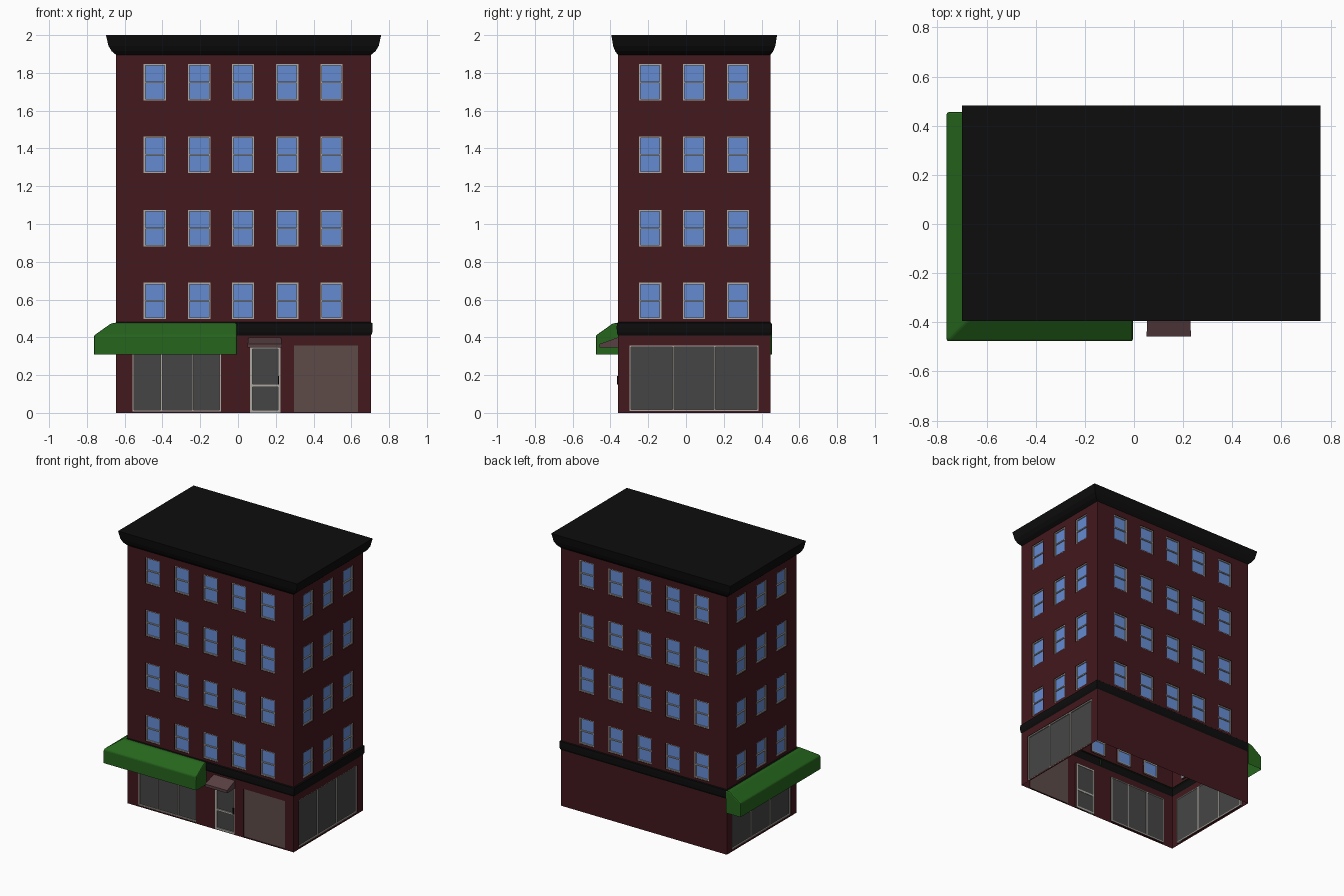
import bpy, bmesh
from mathutils import Vector, Matrix

if "Cube" in bpy.data.objects:
    bpy.data.objects.remove(bpy.data.objects["Cube"])

X0, X1, Y0, Y1 = -0.645, 0.704, -0.36, 0.447   # building footprint
COLOURS = {
    "brick": (0.055, 0.009, 0.012), "black": (0.004, 0.004, 0.004),
    "blue": (0.13, 0.26, 0.65), "trim": (0.42, 0.40, 0.36),
    "glass": (0.06, 0.06, 0.06), "green": (0.019, 0.13, 0.012),
    "shutter": (0.11, 0.07, 0.065), "rose": (0.10, 0.05, 0.055),
}
mats = {}
for name, c in COLOURS.items():
    mats[name] = bpy.data.materials.new(name)
    mats[name].diffuse_color = (*c, 1)

parts = {}   # part name -> (bmesh, material)


def part(name, mat):
    return parts.setdefault(name, (bmesh.new(), mat))[0]


# Each side maps (u along wall, d outward, z) to world space
SIDES = {
    "front": lambda u, d, z: Vector((u, Y0 - d, z)),
    "back": lambda u, d, z: Vector((u, Y1 + d, z)),
    "left": lambda u, d, z: Vector((X0 - d, u, z)),
    "right": lambda u, d, z: Vector((X1 + d, u, z)),
}


def quad(bm, pts, facing):
    f = bm.faces.new([bm.verts.new(p) for p in pts])
    f.normal_update()
    if f.normal.dot(facing) < 0:
        f.normal_flip()


def box(bm, a, b):
    size = [abs(p - q) for p, q in zip(a, b)]
    bmesh.ops.create_cube(bm, size=1, matrix=Matrix.Translation((a + b) / 2) @ Matrix.Diagonal((*size, 1)))


def wall(side, ulim, zlim, holes):
    """Flat wall with rectangular openings."""
    P, bm = SIDES[side], part("walls", "brick")
    out = P(0, 1, 0) - P(0, 0, 0)
    us = sorted({*ulim, *[v for h in holes for v in h[:2]]})
    zs = sorted({*zlim, *[v for h in holes for v in h[2:]]})
    for a, b in zip(us, us[1:]):
        for c, d in zip(zs, zs[1:]):
            u, z = (a + b) / 2, (c + d) / 2
            if not any(h[0] < u < h[1] and h[2] < z < h[3] for h in holes):
                quad(bm, [P(a, 0, c), P(b, 0, c), P(b, 0, d), P(a, 0, d)], out)


def opening(side, hole, pane, pane_mat, bars_u=(), bars_z=(), t=0.008, depth=0.012, frame="window_frames"):
    """Recessed pane with reveals, border frame and glazing bars."""
    P = SIDES[side]
    a, b, c, d = hole
    out = P(0, 1, 0) - P(0, 0, 0)
    ring = [(a, c), (b, c), (b, d), (a, d)]
    quad(part(pane, pane_mat), [P(u, -depth, z) for u, z in ring], out)
    mid = P((a + b) / 2, 0, (c + d) / 2)
    for (u, z), (v, w) in zip(ring, ring[1:] + ring[:1]):
        pts = [P(u, 0, z), P(v, 0, w), P(v, -depth, w), P(u, -depth, z)]
        quad(part("walls", "brick"), pts, mid - (pts[0] + pts[1]) / 2)
    if not frame:
        return
    bm = part(frame, "trim")
    rects = [(a, a + t, c, d), (b - t, b, c, d), (a + t, b - t, c, c + t), (a + t, b - t, d - t, d)]
    rects += [(u - t / 2, u + t / 2, c + t, d - t) for u in bars_u]
    rects += [(a + t, b - t, z - t / 2, z + t / 2) for z in bars_z]
    for e, f, g, h in rects:
        box(bm, P(e, -depth - 0.003, g), P(f, -depth + 0.008, h))


def loft(bm, rows, closed=False):
    """Grid of faces between rows of points; returns the vertex rows."""
    vr = [[bm.verts.new(p) for p in r] for r in rows]
    n = len(rows[0])
    for r, s in zip(vr, vr[1:]):
        for i in range(n if closed else n - 1):
            j = (i + 1) % n
            bm.faces.new((r[i], r[j], s[j], s[i]))
    return vr


# Upper windows on all four sides
XC = (-0.44, -0.205, 0.026, 0.26, 0.495)
YC = (-0.19, 0.042, 0.275)
ROWS = (0.497, 0.882, 1.27, 1.655)
for side in SIDES:
    wide = side in ("front", "back")
    lim = (X0, X1) if wide else (Y0, Y1)
    holes = [(c - 0.059, c + 0.059, z, z + 0.192) for c in (XC if wide else YC) for z in ROWS]
    wall(side, lim, (0.48, 1.895), holes)
    for h in holes:
        opening(side, h, "window_panes", "blue", bars_z=[h[2] + 0.096])

# Ground floor: shop windows, door and shutter
shop = (-0.558, -0.09, 0.008, 0.357)
door = (0.064, 0.225, 0.0, 0.352)
shutter = (0.296, 0.634, 0.005, 0.358)
wall("front", (X0, X1), (0, 0.41), [shop, door, shutter])
opening("front", shop, "shop_glass", "glass", bars_u=(-0.405, -0.24), frame="shop_frames")
opening("front", door, "door_glass", "glass", bars_z=[0.145], t=0.014, frame="door_frame")
opening("front", shutter, "shutter_panel", "shutter", depth=0.006, frame=None)
side_shop = (-0.298, 0.385, 0.01, 0.358)
for side in ("left", "right"):
    wall(side, (Y0, Y1), (0, 0.41), [side_shop])
    opening(side, side_shop, "shop_glass", "glass", bars_u=(-0.068, 0.152), frame="shop_frames")
wall("back", (X0, X1), (0, 0.41), [])
box(part("door_handle", "black"), Vector((0.211, Y0 - 0.006, 0.15)), Vector((0.218, Y0 + 0.006, 0.195)))


# Horizontal mouldings: closed rings from an outward profile
def ring(name, profile):
    rows = [[(X0 - dx, Y0 - dy, z), (X1 + dx, Y0 - dy, z), (X1 + dx, Y1 + dy, z), (X0 - dx, Y1 + dy, z)]
            for dx, dy, z in profile]
    bm = part(name, "black")
    return bm, loft(bm, rows, True)


ring("shopfront_band", [(0, 0, 0.41), (0.007, 0.006, 0.425), (0.008, 0.007, 0.45), (0.007, 0.006, 0.475), (0, 0, 0.48)])
bm, vr = ring("roof_cornice", [(0, 0, 1.895), (0.024, 0.015, 1.915), (0.041, 0.026, 1.943), (0.054, 0.035, 2.0)])
bm.faces.new(vr[-1])


# Awnings: profile swept along the wall, closed ends, open underneath
def awning(name, mat, profile, path):
    bm = part(name, mat)
    rows = [path(d, z) for d, z in profile + [(0, profile[-1][1])]]
    vr = loft(bm, rows[:-1])
    for i in (0, -1):
        bm.faces.new([r[i] for r in vr] + [bm.verts.new(rows[-1][i])])
    bmesh.ops.recalc_face_normals(bm, faces=bm.faces)


awning("corner_awning", "green", [(0, 0.475), (0.025, 0.475), (0.117, 0.41), (0.117, 0.31)],
       lambda d, z: [(-0.005, Y0 - d, z), (X0 - d, Y0 - d, z), (X0 - d, 0.455, z)])
awning("door_awning", "rose", [(0, 0.40), (0.097, 0.365), (0.097, 0.345)],
       lambda d, z: [(0.055 - d * 0.04, Y0 - d, z), (0.228 + d * 0.04, Y0 - d, z)])

# Turn every part into an object
for name, (bm, mat) in parts.items():
    if name == "walls":
        bmesh.ops.remove_doubles(bm, verts=bm.verts, dist=1e-5)
    me = bpy.data.meshes.new(name)
    bm.to_mesh(me)
    bm.free()
    me.materials.append(mats[mat])
    ob = bpy.data.objects.new(name, me)
    bpy.context.collection.objects.link(ob)
    if name == "corner_awning":
        bev = ob.modifiers.new("soft_edges", "BEVEL")
        bev.width, bev.segments = 0.008, 2

for m in bpy.data.materials:
    if m.users and not m.is_grease_pencil:
        m.use_nodes = True
        m.node_tree.nodes["Principled BSDF"].inputs["Base Color"].default_value = m.diffuse_color
